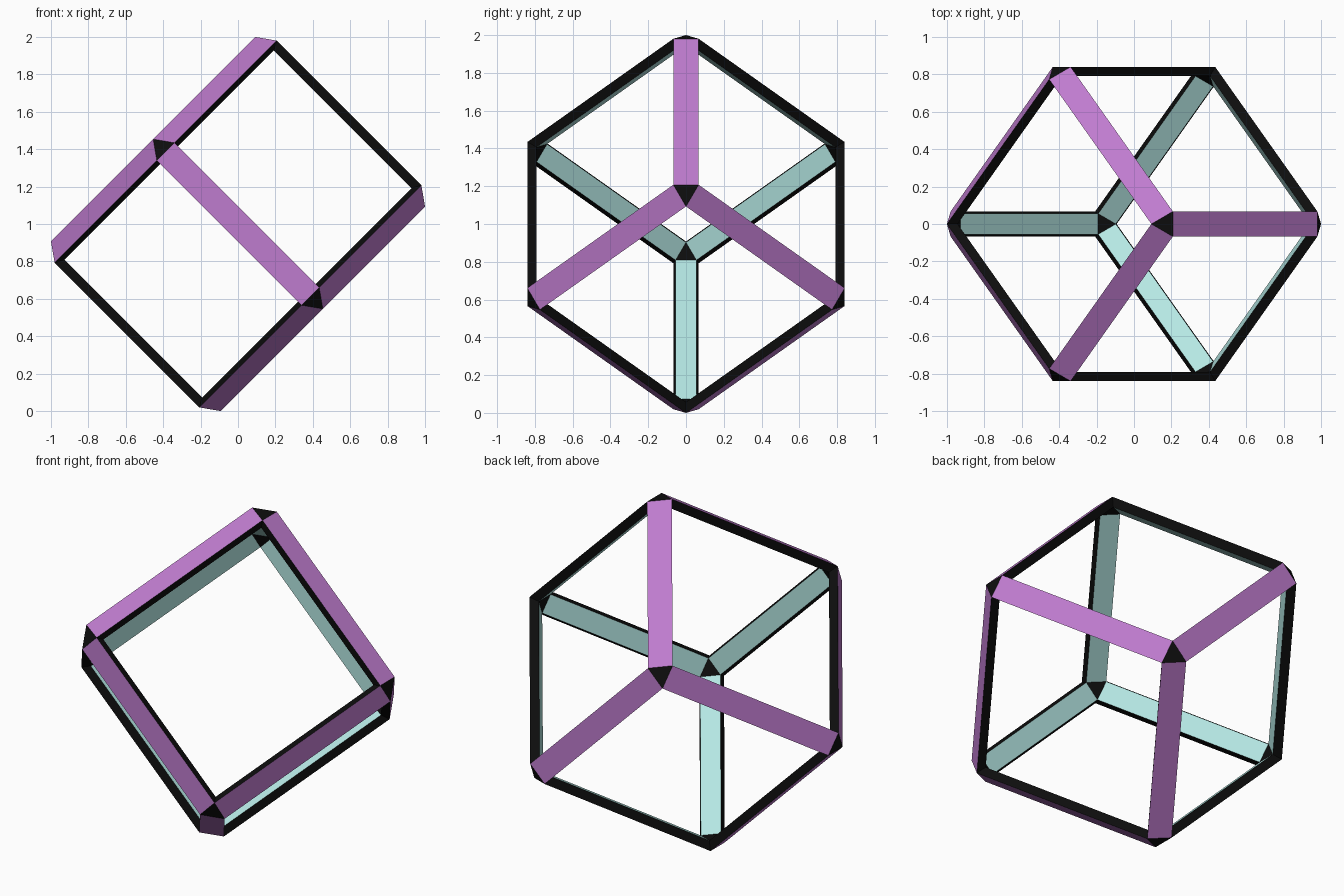
import bpy, bmesh
from math import sqrt
from mathutils import Matrix

if "Cube" in bpy.data.objects:
    bpy.data.objects.remove(bpy.data.objects["Cube"])

H = 0.6415      # half size of the cube
CHAMFER = 0.095  # edge chamfer
WALL = 0.057     # depth of the frame


def material(name, rgb):
    m = bpy.data.materials.new(name)
    m.diffuse_color = (*rgb, 1)
    m.use_nodes = True
    m.node_tree.nodes["Principled BSDF"].inputs["Base Color"].default_value = m.diffuse_color
    return m


purple = material("purple", (0.52, 0.2, 0.62))
black = material("black", (0.004, 0.004, 0.004))
cyan = material("pale_cyan", (0.46, 0.8, 0.77))

# Chamfered cube with its six square faces opened up
bm = bmesh.new()
bmesh.ops.create_cube(bm, size=2 * H)
bmesh.ops.bevel(bm, geom=bm.edges[:], offset=CHAMFER, segments=1,
                affect='EDGES', profile=0.5)
bm.normal_update()
squares = [f for f in bm.faces if max(abs(c) for c in f.normal) > 0.99]
bmesh.ops.delete(bm, geom=squares, context='FACES')

# Purple edge strips, black corner triangles
for f in bm.faces:
    f.material_index = 1 if len(f.verts) == 3 else 0

# Tilt the cube: one axis diagonal in the xz plane, the others mirrored in y
a = 1 / sqrt(2)
tilt = Matrix(((a, 0.5, 0.5), (0, a, -a), (-a, 0.5, 0.5)))
bmesh.ops.transform(bm, matrix=tilt.to_4x4(), verts=bm.verts[:])

mesh = bpy.data.meshes.new("cube_frame")
bm.to_mesh(mesh)
bm.free()
for m in (purple, black, cyan, black):
    mesh.materials.append(m)
frame = bpy.data.objects.new("cube_frame", mesh)
frame.location.z = 1
bpy.context.collection.objects.link(frame)

# Thickness inwards: cyan inner strips, black rims and corners
solid = frame.modifiers.new("wall", 'SOLIDIFY')
solid.thickness = WALL
solid.offset = -1
solid.use_even_offset = False
solid.material_offset = 2
solid.material_offset_rim = 1
